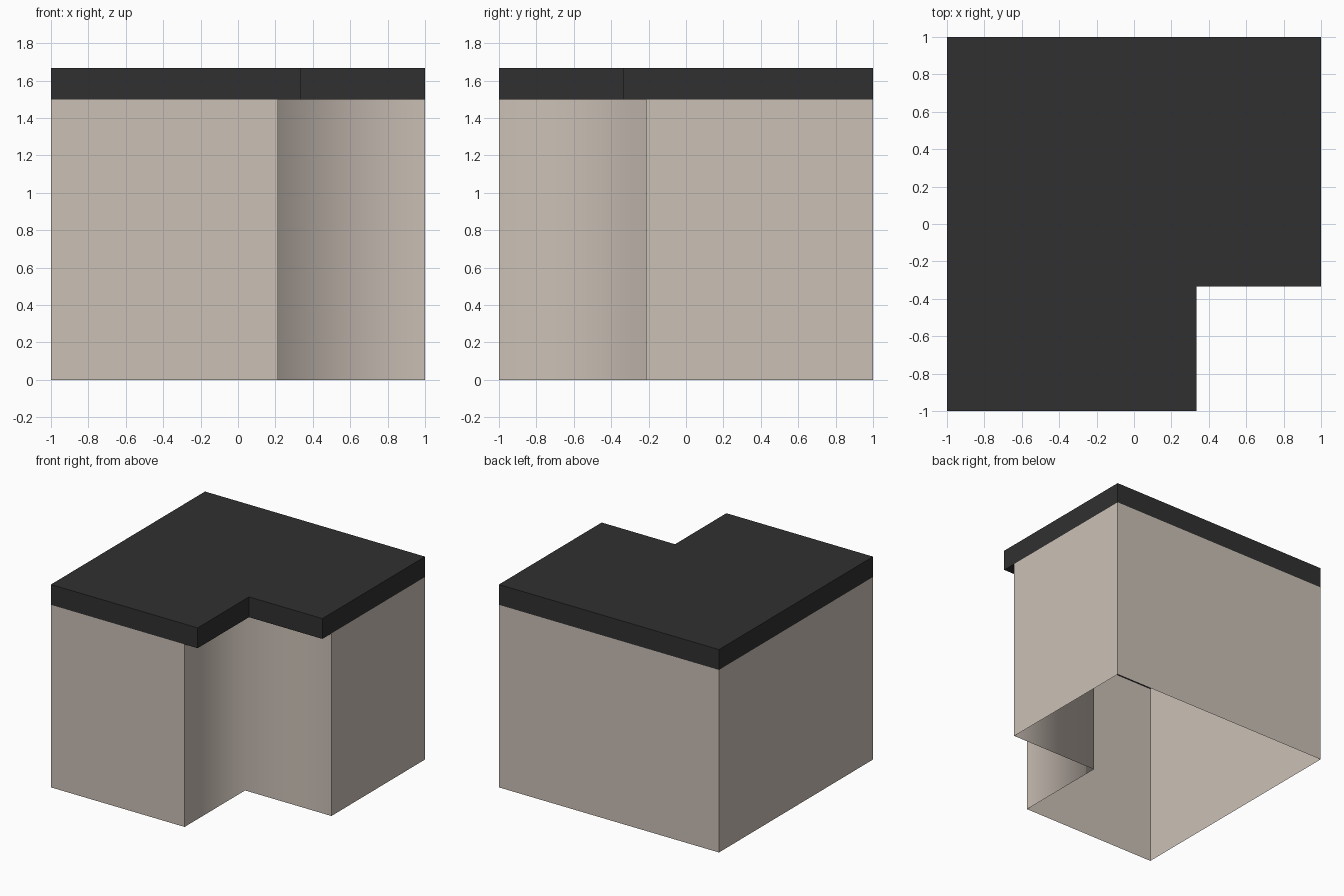
import bpy
import bmesh

if "Cube" in bpy.data.objects:
    bpy.data.objects.remove(bpy.data.objects["Cube"])

BODY_TOP, TOTAL = 1.50, 1.667


def material(name, rgb):
    m = bpy.data.materials.new(name)
    m.diffuse_color = (*rgb, 1.0)
    m.use_nodes = True
    m.node_tree.nodes["Principled BSDF"].inputs["Base Color"].default_value = m.diffuse_color
    return m


def l_outline(notch):
    """Square footprint with the front right corner cut out, counter-clockwise."""
    return [(-1, -1), (notch, -1), (notch, -notch), (1, -notch), (1, 1), (-1, 1)]


def l_prism(name, notch, z0, z1, mat, capped, smooth_notch=False):
    bm = bmesh.new()
    pts = l_outline(notch)
    low = [bm.verts.new((x, y, z0)) for x, y in pts]
    high = [bm.verts.new((x, y, z1)) for x, y in pts]
    n = len(pts)
    for i in range(n):
        j = (i + 1) % n
        wall = bm.faces.new((low[i], low[j], high[j], high[i]))
        wall.smooth = smooth_notch and i in (1, 2)
    if capped:
        bm.faces.new(high)
        bm.faces.new(low[::-1])
    # only the inner notch corner is shaded softly
    for e in bm.edges:
        e.smooth = sum(f.smooth for f in e.link_faces) == 2
    me = bpy.data.meshes.new(name)
    bm.to_mesh(me)
    bm.free()
    me.materials.append(mat)
    ob = bpy.data.objects.new(name, me)
    bpy.context.collection.objects.link(ob)
    return ob


beige = material("warm_beige", (0.597, 0.527, 0.468))
dark = material("dark_grey", (0.0296, 0.0296, 0.0296))

# Cabinet walls: thin shell, open at the bottom
l_prism("cabinet_body", 0.215, 0.0, BODY_TOP, beige, capped=False, smooth_notch=True)

# Worktop slab, overhanging inside the notch
l_prism("worktop", 0.333, BODY_TOP, TOTAL, dark, capped=True)
